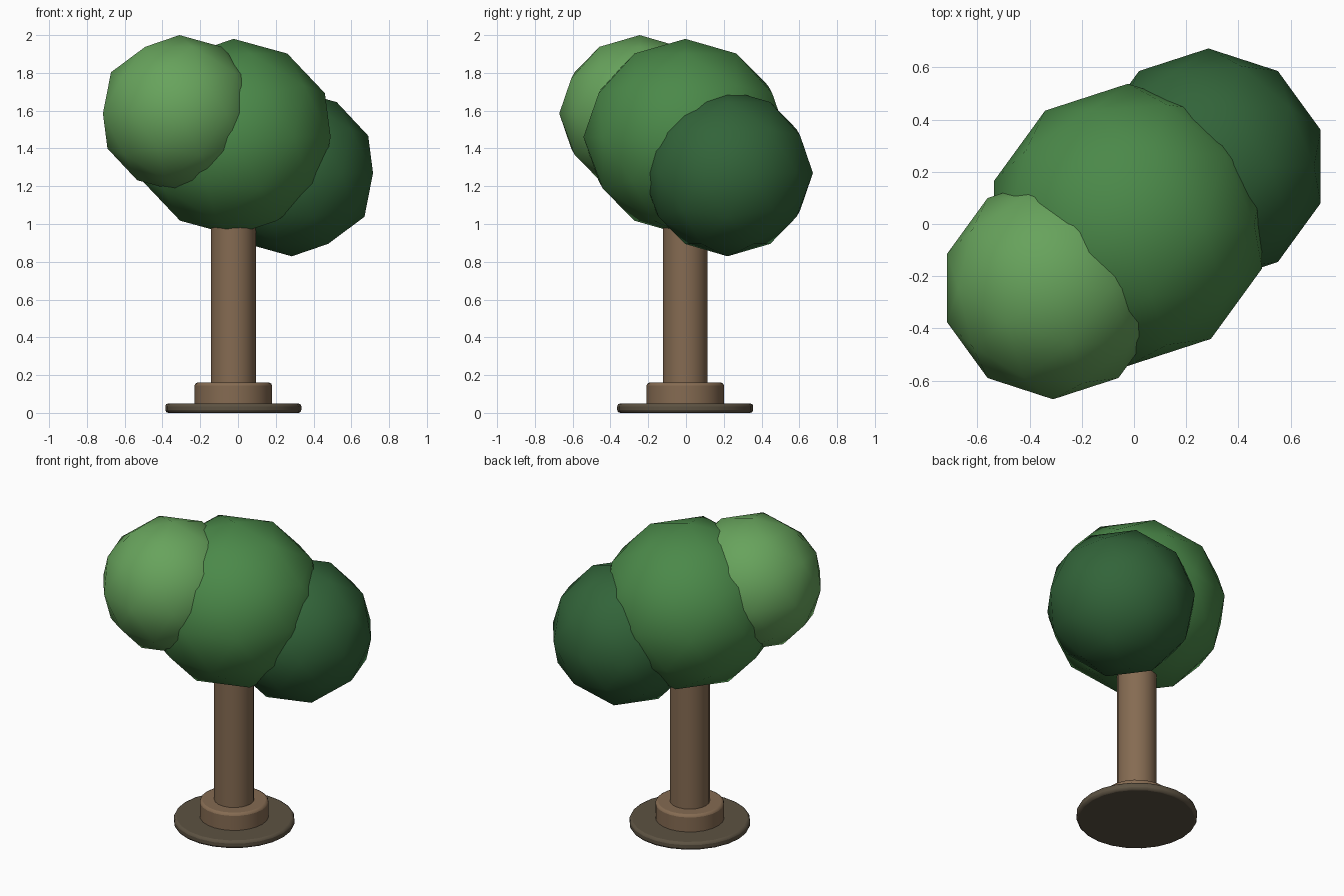
import bpy
from math import radians

if "Cube" in bpy.data.objects:
    bpy.data.objects.remove(bpy.data.objects["Cube"])

CX, CY = -0.025, -0.004  # trunk axis


def finish(obj, name, color, angle):
    obj.name = name
    mat = bpy.data.materials.new(name + "_paint")
    mat.diffuse_color = (*color, 1)
    mat.use_nodes = True
    mat.node_tree.nodes["Principled BSDF"].inputs["Base Color"].default_value = mat.diffuse_color
    obj.data.materials.append(mat)
    bpy.ops.object.shade_smooth_by_angle(angle=radians(angle))
    return obj


def cylinder(name, radius, z0, z1, sides, bevel, color):
    bpy.ops.mesh.primitive_cylinder_add(vertices=sides, radius=radius, depth=z1 - z0,
                                        location=(CX, CY, (z0 + z1) / 2))
    obj = finish(bpy.context.object, name, color, 40)
    mod = obj.modifiers.new("rounded_rim", 'BEVEL')
    mod.width = bevel
    mod.segments = 2
    mod.limit_method = 'ANGLE'
    mod.angle_limit = radians(40)


def leaf_ball(name, center, radius, height, color):
    bpy.ops.mesh.primitive_ico_sphere_add(subdivisions=2, radius=1, location=center)
    obj = bpy.context.object
    obj.scale = (radius, radius, height)
    bpy.ops.object.transform_apply(location=False, rotation=False, scale=True)
    finish(obj, name, color, 60)


BARK = (0.235, 0.147, 0.084)

# Ground disc, root collar and trunk
cylinder("ground_disc", 0.36, 0.0, 0.05, 24, 0.015, (0.107, 0.084, 0.054))
cylinder("root_collar", 0.205, 0.03, 0.16, 24, 0.015, BARK)
cylinder("trunk", 0.119, 0.1, 1.1, 20, 0.015, BARK)

# Overlapping faceted foliage balls
leaf_ball("crown_middle", (-0.023, -0.003, 1.46), 0.54, 0.52, (0.07, 0.25, 0.067))
leaf_ball("crown_front_left", (-0.31, -0.245, 1.585), 0.426, 0.415, (0.136, 0.366, 0.107))
leaf_ball("crown_back_right", (0.285, 0.22, 1.27), 0.452, 0.441, (0.032, 0.127, 0.041))
